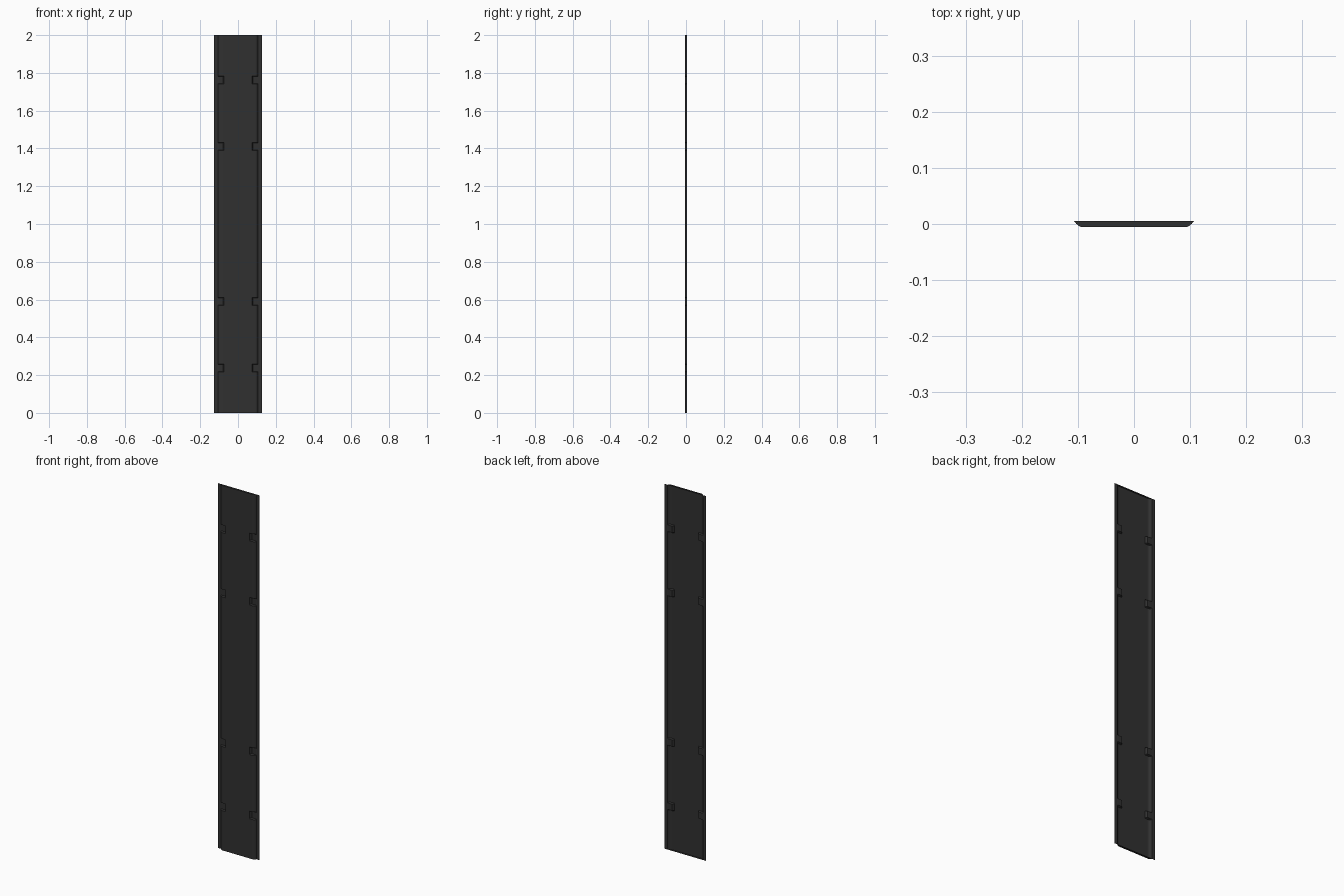
import bpy, bmesh

if "Cube" in bpy.data.objects:
    bpy.data.objects.remove(bpy.data.objects["Cube"])

BACK, FRONT = 0.0055, -0.0055
HEIGHT = 2.0

# Half cross-section: flange, rounded shoulder, front face
body = [(0.126, BACK), (0.107, BACK), (0.103, 0.0005), (0.099, -0.003),
        (0.095, -0.005), (0.090, FRONT), (0.080, FRONT), (0.073, FRONT)]
# Same section where a clip recess drops to the flange level
recess = [(x, BACK if x > 0.075 else y) for x, y in body]


def full(half):
    return [(-x, y) for x, y in half] + [(x, y) for x, y in reversed(half)]


# Height stations: plain section with four pairs of recesses
stations = [(0.0, body)]
for zc in (0.238, 0.59, 1.41, 1.762):
    stations += [(zc - 0.021, body), (zc - 0.018, recess),
                 (zc + 0.018, recess), (zc + 0.021, body)]
stations.append((HEIGHT, body))

bm = bmesh.new()
rows = [[bm.verts.new((x, y, z)) for x, y in full(half)] for z, half in stations]
for a, b in zip(rows, rows[1:]):
    for i in range(len(a) - 1):
        bm.faces.new((a[i], a[i + 1], b[i + 1], b[i]))

# End caps closing the tray at bottom and top
bm.faces.new(list(reversed(rows[0][1:-1])))
bm.faces.new(rows[-1][1:-1])

mesh = bpy.data.meshes.new("tray_panel")
bm.to_mesh(mesh)
bm.free()
panel = bpy.data.objects.new("tray_panel", mesh)
bpy.context.collection.objects.link(panel)

mat = bpy.data.materials.new("dark_grey")
mat.diffuse_color = (0.03, 0.03, 0.03, 1)
mat.use_nodes = True
mat.node_tree.nodes["Principled BSDF"].inputs["Base Color"].default_value = mat.diffuse_color
mesh.materials.append(mat)

bpy.context.view_layer.objects.active = panel
panel.select_set(True)
bpy.ops.object.shade_smooth_by_angle(angle=0.6)
